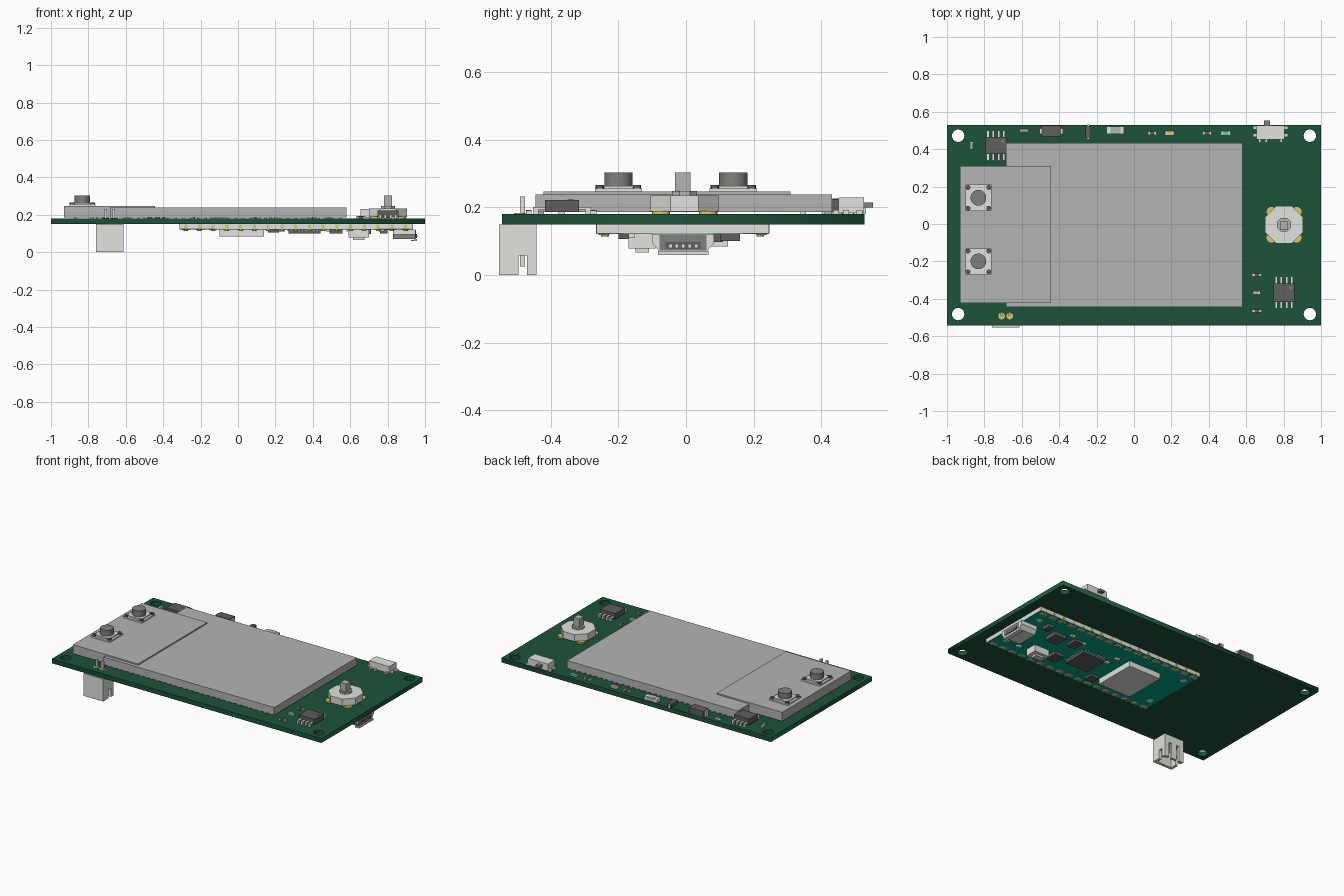
import bpy, bmesh, math
from mathutils import Matrix

if "Cube" in bpy.data.objects:
    bpy.data.objects.remove(bpy.data.objects["Cube"])


def material(name, rgb):
    m = bpy.data.materials.new(name)
    lin = [((c / 255 + 0.055) / 1.055) ** 2.4 if c else 0 for c in rgb]
    m.diffuse_color = (*lin, 1)
    m.use_nodes = True
    m.node_tree.nodes["Principled BSDF"].inputs["Base Color"].default_value = m.diffuse_color
    return m


GREEN = material("board green", (28, 84, 58))
TEAL = material("module teal", (0, 172, 140))
LIGHT = material("light grey", (226, 226, 222))
MID = material("display grey", (180, 180, 180))
STEEL = material("button grey", (128, 128, 126))
DARK = material("chip grey", (94, 94, 94))
GOLD = material("gold", (228, 200, 100))
LED = material("led green", (60, 215, 180))


def finish(name, bm, mat, smooth=False):
    bmesh.ops.recalc_face_normals(bm, faces=bm.faces)
    me = bpy.data.meshes.new(name)
    bm.to_mesh(me)
    bm.free()
    me.materials.append(mat)
    ob = bpy.data.objects.new(name, me)
    bpy.context.collection.objects.link(ob)
    if smooth:
        bpy.ops.object.select_all(action='DESELECT')
        ob.select_set(True)
        bpy.context.view_layer.objects.active = ob
        bpy.ops.object.shade_smooth_by_angle()
    return ob


def boxes(name, mat, items):
    """Each item is x0, x1, y0, y1, z0, z1."""
    bm = bmesh.new()
    for x0, x1, y0, y1, z0, z1 in items:
        m = Matrix.Translation(((x0 + x1) / 2, (y0 + y1) / 2, (z0 + z1) / 2)) @ \
            Matrix.Diagonal((x1 - x0, y1 - y0, z1 - z0, 1))
        bmesh.ops.create_cube(bm, size=1, matrix=m)
    return finish(name, bm, mat)


def cyls(name, mat, items, seg=24):
    """Each item is x, y, radius, z0, z1."""
    bm = bmesh.new()
    for x, y, r, z0, z1 in items:
        m = Matrix.Translation((x, y, (z0 + z1) / 2)) @ Matrix.Rotation(math.pi / seg, 4, 'Z')
        bmesh.ops.create_cone(bm, cap_ends=True, segments=seg, radius1=r, radius2=r,
                              depth=z1 - z0, matrix=m)
    return finish(name, bm, mat, seg > 10)


def plate(name, mat, outline, holes, z0, z1):
    """Flat plate with round holes, made from a filled curve."""
    cu = bpy.data.curves.new(name, 'CURVE')
    cu.dimensions, cu.fill_mode, cu.extrude = '2D', 'BOTH', (z1 - z0) / 2
    loops = [outline] + [[(x + r * math.cos(i * math.pi / 12), y + r * math.sin(i * math.pi / 12))
                          for i in range(24)] for x, y, r in holes]
    for pts in loops:
        sp = cu.splines.new('POLY')
        sp.points.add(len(pts) - 1)
        for p, (x, y) in zip(sp.points, pts):
            p.co = (x, y, 0, 1)
        sp.use_cyclic_u = True
    cu.materials.append(mat)
    ob = bpy.data.objects.new(name, cu)
    ob.location.z = (z0 + z1) / 2
    bpy.context.collection.objects.link(ob)
    bpy.ops.object.select_all(action='DESELECT')
    ob.select_set(True)
    bpy.context.view_layer.objects.active = ob
    bpy.ops.object.convert(target='MESH')


def rect(x0, x1, y0, y1):
    return [(x0, y0), (x1, y0), (x1, y1), (x0, y1)]


def chip(name, x, y, w, d, h):
    """Eight-leg chip with bent legs on both y sides."""
    boxes(name + "_body", DARK, [(x - w / 2, x + w / 2, y - d / 2, y + d / 2, T + .006, T + h)])
    legs = []
    for i in range(4):
        px = x + (i - 1.5) * w / 4
        for s in (-1, 1):
            a, b, c = y + s * d / 2, y + s * (d / 2 + .02), y + s * (d / 2 + .036)
            legs.append((px - .007, px + .007, min(a, b), max(a, b), T + .014, T + .022))
            legs.append((px - .007, px + .007, min(b, c), max(b, c), T, T + .022))
    boxes(name + "_legs", LIGHT, legs)
    cyls(name + "_mark", STEEL, [(x + w * .32, y + d * .25, .009, T + h - .002, T + h + .002)])


def small_part(name, x, y, l, w, h, mat, vertical=False, k=.28):
    """Two-ended surface part: body with light end caps; k is the body share."""
    def b(u0, u1, hw, hh):
        return (x - hw, x + hw, y + u0, y + u1, T, T + hh) if vertical else \
               (x + u0, x + u1, y - hw, y + hw, T, T + hh)
    boxes(name + "_body", mat, [b(-l * k, l * k, w / 2, h)])
    e = w / 2 if k < .35 else w / 4
    boxes(name + "_ends", LIGHT, [b(-l / 2, -l * k, e, h * .9), b(l * k, l / 2, e, h * .9)])


T, B = .18, .15                      # top and bottom of the main board

# Main board
plate("main_board", GREEN, rect(-1, 1, -.544, .528),
      [(x, y, .033) for x in (-.94, .94) for y in (-.482, .472)], B, T)

# Display panel, raised rear plate and its row of small feet
boxes("display_panel", MID, [(-.685, .58, -.445, .432, .187, .238)])
boxes("display_rear_plate", MID, [(-.93, -.445, -.422, .309, .187, .247)])
boxes("display_feet", MID, [(-.66 + i * .04, -.645 + i * .04, y, y + .02, T, .187)
                            for i in range(31) for y in (-.44, .41)])

# Push buttons
for n, by in (("back", .14), ("front", -.2)):
    bx = -.832
    boxes(n + "_button_base", LIGHT, [(bx - .07, bx + .07, by - .07, by + .07, .245, .256),
                                      (bx - .055, bx + .055, by - .055, by + .055, .256, .264)])
    cyls(n + "_button_rivets", DARK, [(bx + i * .055, by + j * .055, .013, .25, .266)
                                      for i in (-1, 1) for j in (-1, 1)], 12)
    cyls(n + "_button_cap", STEEL, [(bx, by, .042, .26, .303)], 32)

# Five-way navigation switch
cyls("navigation_body", LIGHT, [(.802, -.004, .109, T + .008, .235)], 8)
cyls("navigation_tabs", GOLD, [(.802 + i * .068, -.004 + j * .07, .028, T, T + .01)
                               for i in (-1, 1) for j in (-1, 1)], 12)
cyls("navigation_collar", MID, [(.802, -.004, .04, .235, .248)], 8)
boxes("navigation_stem", MID, [(.78, .824, -.032, .014, .24, .303)])

# Slide switch
boxes("slide_switch_body", LIGHT, [(.655, .805, .452, .527, T + .004, .23)])
boxes("slide_switch_lever", STEEL, [(.695, .728, .52, .553, .2, .215)])
boxes("slide_switch_legs", LIGHT, [(x, x + .014, .435, .455, T, T + .012) for x in (.665, .7, .78)] +
      [(x, x + .022, y, y + .018, T, T + .012) for x in (.636, .802) for y in (.465, .505)])

# Chips and small surface parts on top
chip("front_chip", .802, -.367, .113, .1, .042)
chip("back_chip", -.738, .42, .113, .09, .045)
small_part("diode", -.443, .497, .125, .058, .04, DARK, k=.42)
small_part("regulator", -.245, .492, .08, .03, .025, DARK, True, .4)
small_part("large_capacitor", -.1, .5, .095, .04, .025, MID)
small_part("capacitor_a", -.588, .5, .045, .015, .015, MID)
small_part("capacitor_b", -.87, .422, .04, .016, .015, MID, True)
small_part("resistor_a", .097, .485, .045, .02, .012, DARK)
small_part("amber_led", .19, .485, .05, .024, .012, GOLD)
small_part("resistor_b", .39, .485, .05, .02, .012, DARK)
small_part("green_led", .49, .485, .05, .022, .012, LED)
small_part("resistor_c", .657, -.273, .05, .016, .012, DARK)
small_part("capacitor_c", .655, -.368, .04, .02, .014, MID)
small_part("resistor_d", .657, -.465, .05, .016, .012, DARK)

# Battery connector below the board, open downward with slotted walls
X0, X1, Y0, Y1, W = -.758, -.613, -.553, -.443, .018
boxes("battery_connector", LIGHT,
      [(X0, X1, Y0, Y1, .1, B), (X0, X1, Y0, Y0 + W, 0, .1)] +
      [w for x in (X0, X1 - W) for w in ((x, x + W, Y0 + W, -.496, 0, .1),
                                         (x, x + W, -.47, Y1, 0, .1), (x, x + W, -.496, -.47, .058, .1))] +
      [(X0 + W, -.725, Y1 - W, Y1, 0, .1), (-.705, -.667, Y1 - W, Y1, 0, .1),
       (-.647, X1 - W, Y1 - W, Y1, 0, .1)])
PINS = (-.708, -.664)
boxes("connector_pins", LIGHT, [(x - .007, x + .007, -.491, -.477, .025, .232) for x in PINS])
cyls("connector_pads", GOLD, [(x, -.492, .018, T, T + .003) for x in PINS], 16)

# Controller module below the board
MH = [(x, y, .022) for x in (.86, -.265) for y in (-.165, .145)]
boxes("module_core", LIGHT, [(-.313, .935, -.265, .245, .1235, B)])
plate("module_board", TEAL, rect(-.313, .935, -.265, .245), MH, .122, .1235)
PX = [-.28 + i * .0735 for i in range(17)]
boxes("module_edge_pads", GOLD, [(x - .008, x + .008, y - .002, y + .002, .124, .149)
                                 for x in PX for y in (-.265, .245)])
boxes("module_pads", LIGHT, [(x - .022, x + .022, y - .016, y + .016, .119, .123)
                             for x in PX for y in (-.243, .223)])
cyls("module_pad_pins", GOLD, [(x, y, .012, .114, .12) for x in PX for y in (-.24, .22)], 10)
boxes("radio_shield", LIGHT, [(-.1, .14, -.16, .125, .085, .122)])
boxes("processor", DARK, [(.27, .44, -.115, .055, .1, .121)])
boxes("processor_legs", LIGHT, [(.263, .447, -.105 + i * .02, -.097 + i * .02, .116, .121) for i in range(8)] +
      [(.28 + i * .02, .288 + i * .02, -.122, .062, .116, .121) for i in range(8)])
boxes("module_chips", DARK, [(.62, .71, .02, .11, .098, .122), (.49, .56, -.15, -.07, .1, .122),
                             (.16, .22, -.2, -.14, .106, .122), (.5, .56, .04, .12, .106, .122),
                             (.76, .8, .1, .16, .1, .122)])
boxes("reset_button_base", LIGHT, [(.59, .7, -.17, -.09, .078, .122)])
boxes("reset_button_cap", LIGHT, [(.615, .675, -.15, -.11, .066, .078)])
boxes("module_small_parts", LIGHT, [(x, x + .03, y, y + .018, .11, .122) for x, y in
                                    ((.75, -.17), (.47, .1), (.2, .09), (.58, .13), (.22, .02), (.75, .13))])

# USB port: tapered shell, mouth and contacts
bm = bmesh.new()
prof = [(-.1, .122), (.083, .122), (.083, .095), (.062, .07), (-.079, .07), (-.1, .095)]
ends = [[bm.verts.new((x, y, z)) for y, z in prof] for x in (.83, .95)]
for e in ends:
    bm.faces.new(e)
for i in range(6):
    j = (i + 1) % 6
    bm.faces.new((ends[0][i], ends[0][j], ends[1][j], ends[1][i]))
finish("usb_shell", bm, LIGHT)
boxes("usb_lips", LIGHT, [(.925, .957, -.083, .067, .06, .066), (.94, .957, -.083, .067, .066, .071)])
boxes("usb_front", STEEL, [(.949, .953, -.078, .061, .073, .118)])
boxes("usb_mouth", DARK, [(.952, .956, -.06, .043, .077, .098)])
boxes("usb_contacts", LIGHT, [(.955, .959, -.05 + i * .019, -.042 + i * .019, .082, .09) for i in range(5)])
